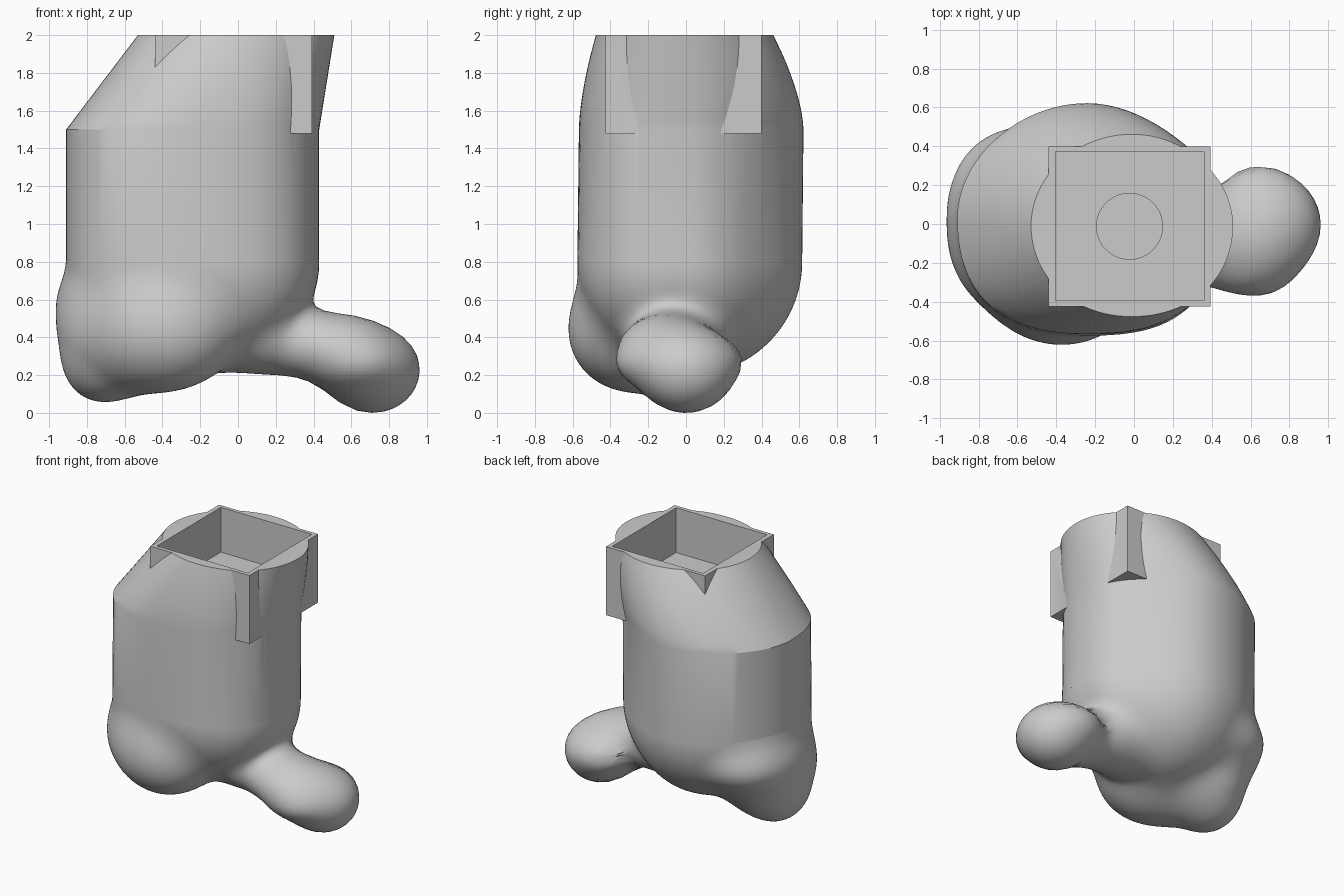
import bpy, bmesh, math
from mathutils import Vector

cube = bpy.data.objects.get("Cube")
if cube:
    bpy.data.objects.remove(cube, do_unlink=True)

grey = bpy.data.materials.new("plain_grey")
grey.use_nodes = True
grey.diffuse_color = (0.6, 0.6, 0.6, 1)
grey.node_tree.nodes["Principled BSDF"].inputs["Base Color"].default_value = (0.6, 0.6, 0.6, 1)


def make_object(name, bm):
    bmesh.ops.recalc_face_normals(bm, faces=bm.faces)
    mesh = bpy.data.meshes.new(name)
    bm.to_mesh(mesh)
    bm.free()
    mesh.materials.append(grey)
    obj = bpy.data.objects.new(name, mesh)
    bpy.context.collection.objects.link(obj)
    return obj


def activate(obj):
    bpy.ops.object.select_all(action='DESELECT')
    obj.select_set(True)
    bpy.context.view_layer.objects.active = obj


def smooth(obj, angle):
    activate(obj)
    bpy.ops.object.shade_smooth_by_angle(angle=math.radians(angle))


def box(name, low, high):
    bm = bmesh.new()
    bmesh.ops.create_cube(bm, size=1)
    low, high = Vector(low), Vector(high)
    for v in bm.verts:
        v.co = (low + high) / 2 + v.co * (high - low)
    return make_object(name, bm)


def boolean(target, tool, operation):
    tool.hide_render = True
    mod = target.modifiers.new(operation, 'BOOLEAN')
    mod.operation = operation
    mod.solver = 'EXACT'
    mod.object = tool
    activate(target)
    bpy.ops.object.modifier_apply(modifier=mod.name)
    bpy.data.objects.remove(tool, do_unlink=True)


def egg(a):
    """Oval section made squarer at the front and rounder at the back left."""
    if math.sin(a) < 0:
        corner = 0.085 if math.cos(a) > 0 else 0.06
    else:
        corner = -0.065 if math.cos(a) > 0 else -0.015
    return math.sin(2 * a) ** 2 * corner


# Lower body: soft blend of ellipsoids (centre, radii, blend width), belly first
BLOBS = [
    ((-0.24, 0.02, 0.80), (0.67, 0.595, 0.60), 0.12),    # belly
    ((-0.62, 0.10, 0.58), (0.33, 0.38, 0.24), 0.10),     # hip
    ((-0.50, -0.18, 0.45), (0.36, 0.34, 0.33), 0.15),    # filler between lobes
    ((-0.66, -0.05, 0.42), (0.285, 0.34, 0.34), 0.13),   # side lobe
    ((-0.74, -0.07, 0.25), (0.16, 0.20, 0.17), 0.10),    # low corner of side lobe
    ((-0.36, -0.335, 0.43), (0.33, 0.28, 0.29), 0.15),   # front lobe
    ((0.22, -0.05, 0.38), (0.32, 0.25, 0.18), 0.12),     # neck of foot
    ((0.53, -0.10, 0.34), (0.29, 0.25, 0.183), 0.10),    # instep
    ((0.64, -0.035, 0.27), (0.27, 0.33, 0.178), 0.08),   # wide part of foot
    ((0.71, 0.0, 0.22), (0.25, 0.25, 0.22), 0.08),       # toe
]


def field(p):
    total = None
    for c, r, k in BLOBS:
        x, y, z = ((p[i] - c[i]) / r[i] for i in range(3))
        if total is None:
            bulge = 1 + egg(math.atan2(y, x))
            x, y = x / bulge, y / bulge
        length = math.sqrt(x * x + y * y + z * z)
        slope = math.sqrt((x / r[0]) ** 2 + (y / r[1]) ** 2 + (z / r[2]) ** 2)
        d = length * (length - 1) / max(slope, 1e-6)
        if total is None:
            total = d
        else:
            h = max(k - abs(total - d), 0) / k
            total = min(total, d) - h * h * k / 4
    return total


def onto_surface(p):
    d, step = field(p), 0.002
    slope = Vector([(field(p + axis * step) - d) / step
                    for axis in (Vector((1, 0, 0)), Vector((0, 1, 0)), Vector((0, 0, 1)))])
    return p - slope * d / max(slope.length_squared, 0.2)


bm = bmesh.new()
bmesh.ops.create_icosphere(bm, subdivisions=6, radius=1)
bmesh.ops.delete(bm, geom=[v for v in bm.verts if v.co.z > 0.5], context='VERTS')
core = Vector((-0.1, -0.03, 0.56))
for v in bm.verts:
    ray = v.co.normalized()
    near, far = 0.0, 1.5
    for _ in range(12):
        mid = (near + far) / 2
        if field(core + ray * mid) < 0:
            near = mid
        else:
            far = mid
    v.co = core + ray * near
# keep only what shows below the straight trunk, then even out the mesh
bmesh.ops.delete(bm, geom=[v for v in bm.verts if v.co.z > 0.88], context='VERTS')
inner = [v for v in bm.verts if not v.is_boundary]
for _ in range(4):
    for _ in range(2):
        bmesh.ops.smooth_vert(bm, verts=inner, factor=0.5,
                              use_axis_x=True, use_axis_y=True, use_axis_z=True)
    for v in inner:
        v.co = onto_surface(v.co)
lower_body = make_object("lower_body", bm)
smooth(lower_body, 60)

# Trunk: straight oval section, then leaning shoulder up to the flat top
SEGMENTS, STEPS = 96, 12
sections = [(0.8, -0.575, 0.615, -0.91, 0.43, 1)]
for i in range(STEPS + 1):
    t = i / STEPS
    e = t ** 1.6
    sections.append((1.5 + 0.5 * t, -0.567 + 0.09 * e, 0.622 - 0.16 * e,
                     -0.91 + 0.38 * t, 0.43 + 0.08 * t, 1 - 0.8 * t))
bm = bmesh.new()
rings = []
for z, y0, y1, x0, x1, amount in sections:
    ring = []
    for j in range(SEGMENTS):
        a = math.tau * j / SEGMENTS
        bulge = (1 + amount * egg(a)) / 2
        ring.append(bm.verts.new(((x0 + x1) / 2 + (x1 - x0) * bulge * math.cos(a),
                                  (y0 + y1) / 2 + (y1 - y0) * bulge * math.sin(a), z)))
    rings.append(ring)
for a, b in zip(rings, rings[1:]):
    for j in range(SEGMENTS):
        k = (j + 1) % SEGMENTS
        bm.faces.new((a[j], a[k], b[k], b[j]))
bm.faces.new(rings[0])
bm.faces.new(rings[-1])
trunk = make_object("trunk_with_socket", bm)

# Square socket set into the top, with a pocket and a round hole in its floor
boolean(trunk, box("socket_block", (-0.44, -0.425, 1.48), (0.393, 0.4, 2)), 'UNION')
boolean(trunk, box("pocket_cutter", (-0.405, -0.395, 1.66), (0.36, 0.372, 2.2)), 'DIFFERENCE')
bm = bmesh.new()
bmesh.ops.create_cone(bm, cap_ends=True, segments=48, radius1=0.17, radius2=0.17, depth=0.3)
bmesh.ops.translate(bm, verts=bm.verts, vec=(-0.023, -0.012, 1.69))
boolean(trunk, make_object("hole_cutter", bm), 'DIFFERENCE')
smooth(trunk, 25)
